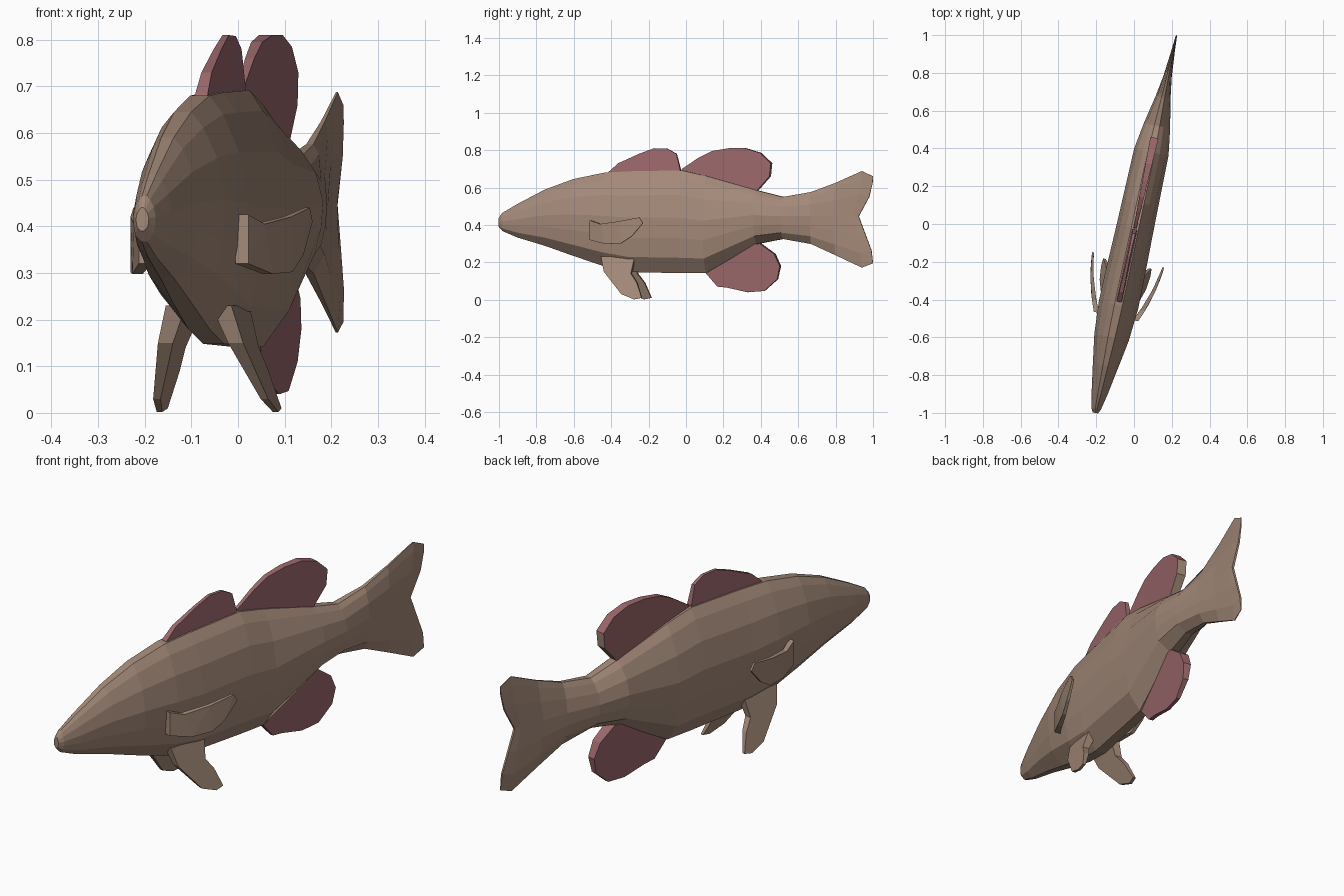
import bpy, bmesh
from mathutils import Vector

if "Cube" in bpy.data.objects:
    bpy.data.objects.remove(bpy.data.objects["Cube"])

SLOPE = 0.215                      # the fish swims diagonally: x drift per unit of y
SIDE = Vector((0.978, -0.21, 0))   # direction across the body


def material(name, rgb):
    m = bpy.data.materials.new(name)
    m.diffuse_color = (*rgb, 1)
    m.use_nodes = True
    m.node_tree.nodes["Principled BSDF"].inputs["Base Color"].default_value = m.diffuse_color
    return m


BROWN = material("scale_brown", (0.365, 0.25, 0.188))
PINK = material("fin_pink", (0.335, 0.14, 0.15))


def place(u, y, z):
    """u across the body, y along it, z up"""
    return Vector((SLOPE * y + 0.01, y, z)) + SIDE * u


def finish(name, bm, *mats):
    bmesh.ops.recalc_face_normals(bm, faces=bm.faces)
    mesh = bpy.data.meshes.new(name)
    bm.to_mesh(mesh)
    bm.free()
    for m in mats:
        mesh.materials.append(m)
    ob = bpy.data.objects.new(name, mesh)
    bpy.context.collection.objects.link(ob)
    return ob


def fin(name, outline, centre, half, mats, rear_brown=False):
    """Thin slab; centre(y, z) and half(y, z) give its sideways place and thickness"""
    bm = bmesh.new()
    a = [bm.verts.new(place(centre(y, z) - half(y, z), y, z)) for y, z in outline]
    b = [bm.verts.new(place(centre(y, z) + half(y, z), y, z)) for y, z in outline]
    n = len(outline)
    caps = [bm.faces.new(a), bm.faces.new(b[::-1])]
    rim = [bm.faces.new((a[i], b[i], b[(i + 1) % n], a[(i + 1) % n])) for i in range(n)]
    bmesh.ops.recalc_face_normals(bm, faces=bm.faces)
    if rear_brown:                 # trailing edge takes the body colour
        for f in rim:
            if f.normal.y > 0.5 and f.normal.z < 0.1:
                f.material_index = 1
    bmesh.ops.triangulate(bm, faces=caps)
    return finish(name, bm, *mats)


# Body and tail: cross-sections (y, top, bottom, half width, tail notch)
sections = [
    (-1.00, .44, .39, .014, 0), (-.98, .465, .367, .025, 0),
    (-.90, .512, .333, .042, 0), (-.75, .59, .288, .068, 0),
    (-.60, .645, .235, .093, 0), (-.43, .68, .178, .106, 0),
    (-.29, .687, .148, .105, 0), (-.02, .692, .142, .099, 0),
    (.11, .662, .142, .097, 0), (.38, .585, .298, .093, 0),
    (.52, .550, .325, .071, 0), (.67, .576, .298, .040, 0),
    (.80, .625, .238, .022, .02), (.94, .688, .172, .010, .05),
    (1.0, .66, .195, .005, .09),
]
# Height fraction and width factor of one side of a cross-section
profile = [(0, .22), (.15, .80), (.34, .95), (.54, 1), (.76, .82), (.92, .49), (1, .20)]
ring_shape = profile + [(t, -w) for t, w in reversed(profile)]

bm = bmesh.new()
rings = []
for y, top, bottom, width, notch in sections:
    rings.append([bm.verts.new(place(w * width, y - notch * (1 - abs(2 * t - 1)) ** 2,
                                     bottom + t * (top - bottom)))
                  for t, w in ring_shape])
count = len(ring_shape)
for r0, r1 in zip(rings, rings[1:]):
    for i in range(count):
        j = (i + 1) % count
        bm.faces.new((r0[i], r0[j], r1[j], r1[i]))
bm.faces.new(rings[0])
last = rings[-1]
for i in range(len(profile) - 1):   # close the forked tail edge
    bm.faces.new((last[i], last[i + 1], last[count - 2 - i], last[count - 1 - i]))
finish("body_and_tail", bm, BROWN)

# Fins on the centre line
middle = lambda y, z: 0
fin("front_dorsal_fin",
    [(-.42, .66), (-.41, .685), (-.36, .73), (-.25, .78), (-.17, .81), (-.10, .808),
     (-.05, .78), (-.03, .70), (-.03, .66)],
    middle, lambda y, z: .007 + .008 * (.81 - z) / .15, (PINK, BROWN))
fin("rear_dorsal_fin",
    [(-.03, .66), (-.02, .70), (.07, .76), (.14, .795), (.23, .81), (.32, .81),
     (.40, .785), (.457, .73), (.45, .66), (.38, .58), (.30, .56)],
    middle, lambda y, z: .008 + .03 * max(0, y), (PINK, BROWN), True)
fin("anal_fin",
    [(.11, .17), (.11, .14), (.17, .07), (.22, .065), (.33, .04), (.42, .047),
     (.49, .11), (.505, .18), (.475, .245), (.40, .30), (.30, .29)],
    middle, lambda y, z: .008 + .07 * max(0, z - .04), (PINK, BROWN))

# Paired fins, mirrored across the body; the pectorals bow outward
for side, label in ((-1, "left"), (1, "right")):
    fin(label + "_pectoral_fin",
        [(-.49, .425), (-.43, .405), (-.32, .42), (-.21, .44), (-.19, .41), (-.25, .34),
         (-.31, .302), (-.40, .298), (-.49, .32)],
        lambda y, z: side * (.19 + .1 * (y + .19) - .6 * (y + .19) ** 2),
        lambda y, z: .005 - .03 * (y + .19), (BROWN,))
    fin(label + "_pelvic_fin",
        [(-.44, .23), (-.42, .15), (-.32, .03), (-.25, .002), (-.21, .010),
         (-.24, .09), (-.275, .14), (-.26, .23)],
        lambda y, z: side * (.128 - .34 * z),
        lambda y, z: .006 + .07 * z, (BROWN,))
